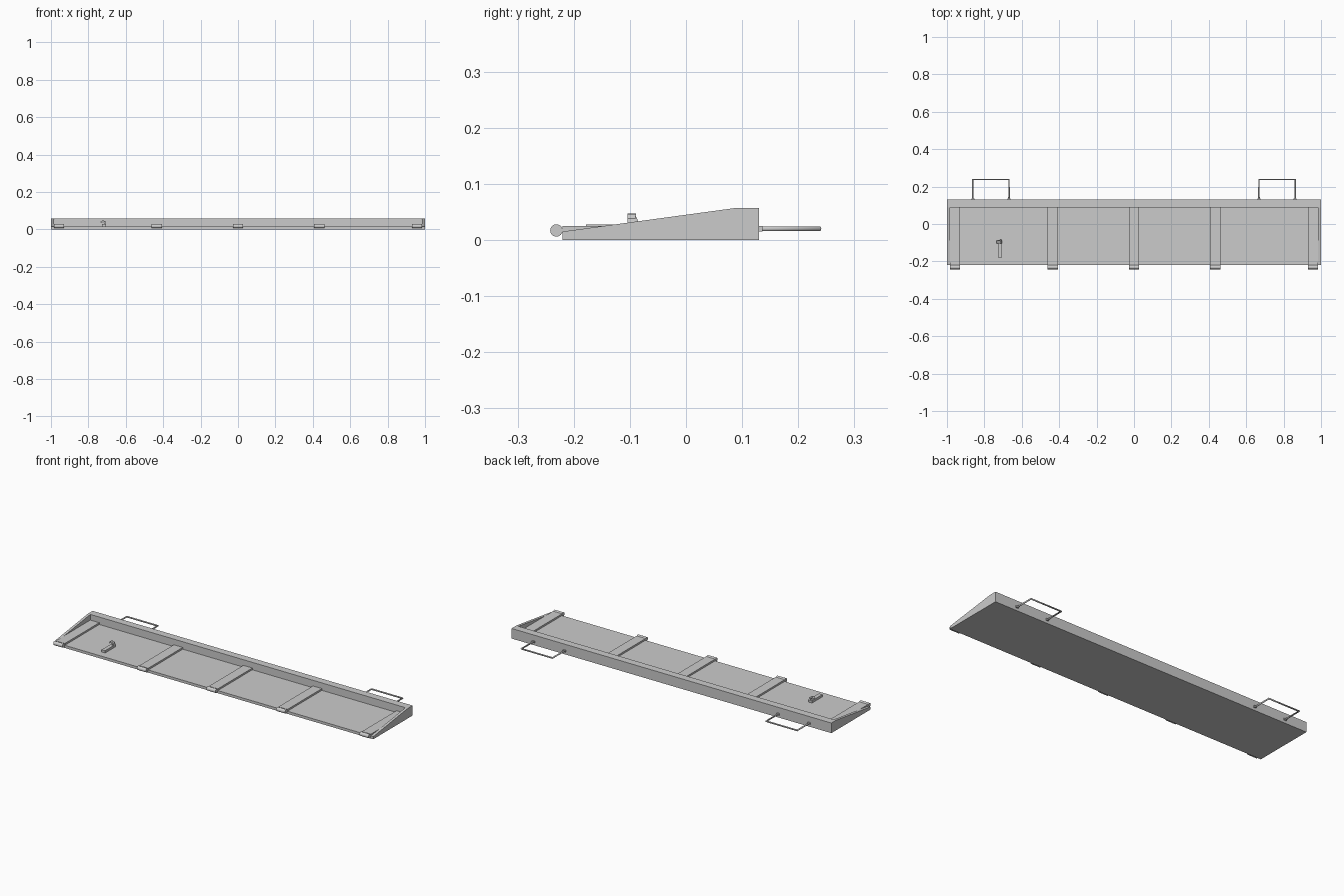
import bpy
import bmesh
from mathutils import Vector

if "Cube" in bpy.data.objects:
    bpy.data.objects.remove(bpy.data.objects["Cube"], do_unlink=True)

grey = bpy.data.materials.new("plain grey")
grey.use_nodes = True
COLOUR = (0.6, 0.6, 0.6, 1)
grey.diffuse_color = COLOUR
grey.node_tree.nodes["Principled BSDF"].inputs["Base Color"].default_value = COLOUR


def finish(name, bm):
    bmesh.ops.recalc_face_normals(bm, faces=bm.faces)
    mesh = bpy.data.meshes.new(name)
    bm.to_mesh(mesh)
    bm.free()
    mesh.materials.append(grey)
    obj = bpy.data.objects.new(name, mesh)
    bpy.context.collection.objects.link(obj)
    return obj


def prism(name, points, offset):
    """Extrude a flat outline along an offset."""
    bm = bmesh.new()
    face = bm.faces.new([bm.verts.new(p) for p in points])
    new = bmesh.ops.extrude_face_region(bm, geom=[face])["geom"]
    verts = [g for g in new if isinstance(g, bmesh.types.BMVert)]
    bmesh.ops.translate(bm, verts=verts, vec=offset)
    return finish(name, bm)


def box(name, x0, x1, y0, y1, z0, z1):
    return prism(name, [(x0, y0, z0), (x1, y0, z0), (x1, y1, z0), (x0, y1, z0)],
                 Vector((0, 0, z1 - z0)))


def tube(name, points, radius):
    curve = bpy.data.curves.new(name, "CURVE")
    curve.dimensions = "3D"
    curve.bevel_depth = radius
    curve.bevel_resolution = 3
    curve.use_fill_caps = True
    spline = curve.splines.new("POLY")
    spline.points.add(len(points) - 1)
    for point, co in zip(spline.points, points):
        point.co = (*co, 1)
    curve.materials.append(grey)
    obj = bpy.data.objects.new(name, curve)
    bpy.context.collection.objects.link(obj)
    return obj


FRONT, BACK, DECK, TOP = -0.22, 0.13, 0.015, 0.057
LEDGE = 0.088
WALL = 0.985

# Tray: floor, raised back beam and tapered side walls
box("floor", -WALL, WALL, FRONT, LEDGE, 0, DECK)
box("back_beam", -WALL, WALL, LEDGE, BACK, 0, TOP)
wedge = [(FRONT, 0), (BACK, 0), (BACK, TOP), (LEDGE, TOP), (FRONT, DECK)]
for side, sign in (("left", 1), ("right", -1)):
    prism(side + "_side_wall", [(sign * WALL, y, z) for y, z in wedge],
          Vector((sign * (1 - WALL), 0, 0)))

# Ribs on the floor, each ending in a hinge barrel
for i, x in enumerate((-0.957, -0.435, 0, 0.435, 0.957)):
    box(f"rib_{i + 1}", x - 0.028, x + 0.028, FRONT, LEDGE, DECK, 0.025)
    bpy.ops.mesh.primitive_cylinder_add(vertices=24, radius=0.011, depth=0.056,
                                        location=(x, -0.231, 0.017),
                                        rotation=(0, 1.5708, 0))
    barrel = bpy.context.object
    barrel.name = f"hinge_barrel_{i + 1}"
    barrel.data.materials.append(grey)
    bpy.ops.object.shade_smooth_by_angle()

# Wire handles with small feet on the back
for side, sign in (("left", 1), ("right", -1)):
    a, b = sign * 0.668, sign * 0.862
    tube(side + "_handle", [(a, BACK, 0.02), (a, 0.238, 0.02),
                            (b, 0.238, 0.02), (b, BACK, 0.02)], 0.0045)
    for n, x in (("inner", a), ("outer", b)):
        box(f"{side}_handle_{n}_foot", x - 0.008, x + 0.008, BACK, BACK + 0.006,
            0.015, 0.025)

# Latch: flat bar with a curled hook at its rear end
box("latch_bar", -0.728, -0.706, -0.178, -0.085, DECK, 0.028)
curl = [(-0.706, 0.026), (-0.708, 0.038), (-0.716, 0.046), (-0.727, 0.047),
        (-0.736, 0.039), (-0.73, 0.034), (-0.722, 0.039), (-0.716, 0.035),
        (-0.716, 0.026)]
prism("latch_hook", [(x, -0.104, z) for x, z in curl], Vector((0, 0.015, 0)))
prism("latch_brace", [(-0.716, -0.09, 0.026), (-0.716, -0.09, 0.044),
                      (-0.716, -0.082, 0.026)], Vector((0.008, 0, 0)))
